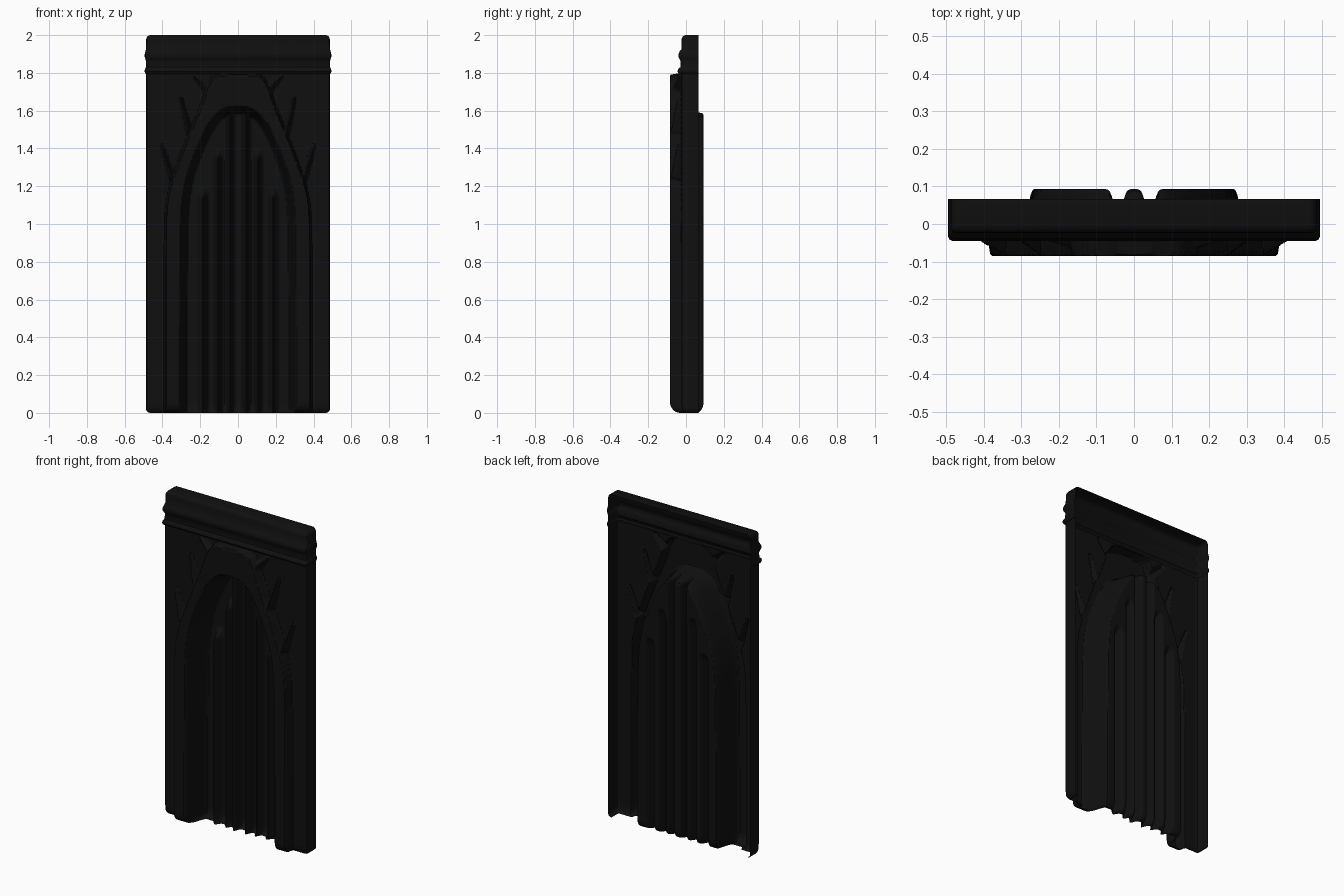
import bpy, math
from mathutils import Vector

if "Cube" in bpy.data.objects:
    bpy.data.objects.remove(bpy.data.objects["Cube"])

BACK = 0.067      # depth of the folded-back rim
BASE = -0.025     # face of the flat panel
FRAME = -0.085    # face of the arch frame

black = bpy.data.materials.new("black")
black.diffuse_color = (0.005, 0.005, 0.005, 1)
black.use_nodes = True
black.node_tree.nodes["Principled BSDF"].inputs["Base Color"].default_value = black.diffuse_color


def grid_object(name, rows):
    """Skin a rectangular table of points into a smooth sheet."""
    n = len(rows[0])
    verts = [p for row in rows for p in row]
    faces = [(j * n + i, j * n + i + 1, (j + 1) * n + i + 1, (j + 1) * n + i)
             for j in range(len(rows) - 1) for i in range(n - 1)]
    me = bpy.data.meshes.new(name)
    me.from_pydata(verts, [], faces)
    me.validate()
    me.materials.append(black)
    ob = bpy.data.objects.new(name, me)
    bpy.context.collection.objects.link(ob)
    bpy.context.view_layer.objects.active = ob
    ob.select_set(True)
    bpy.ops.object.shade_smooth_by_angle(angle=math.radians(40))
    ob.select_set(False)
    return ob


def smooth(t):
    t = max(0.0, min(1.0, t))
    return t * t * (3 - 2 * t)


def seg_dist(p, a, b):
    """Distance to a segment, and position along it."""
    d = b - a
    t = max(0.0, min(1.0, (p - a).dot(d) / d.length_squared))
    return (p - a - d * t).length, t


def curve(points):
    """Half arch outline as a smoothed chain of (x, z) points."""
    pts = [Vector(p) for p in points]
    for _ in range(2):
        out = [pts[0]]
        for a, b in zip(pts, pts[1:]):
            out += [a.lerp(b, 0.25), a.lerp(b, 0.75)]
        pts = out + [pts[-1]]
    return pts


def signed_depth(p, chain):
    """Positive inside the arch outline, negative outside."""
    d = min(seg_dist(p, a, b)[0] for a, b in zip(chain, chain[1:]))
    width = -1
    for a, b in zip(chain, chain[1:]):
        if a.y <= p.y <= b.y and b.y > a.y:
            width = max(width, a.x + (b.x - a.x) * (p.y - a.y) / (b.y - a.y))
    return d if p.x < width else -d


outer = curve([(0.39, -0.3), (0.39, 0.9), (0.38, 1.16), (0.285, 1.42),
               (0.20, 1.62), (0.15, 1.775), (0.07, 1.797), (0, 1.798)])
inner = curve([(0.30, -0.3), (0.30, 0.9), (0.285, 1.2), (0.205, 1.42),
               (0.13, 1.56), (0.06, 1.612), (0, 1.614)])

# Window mullions: x, top, width, height
mullions = [(0.042, 1.7, 0.014, 0.085), (0.105, 1.40, 0.016, 0.065),
            (0.185, 1.20, 0.018, 0.065)]
# Leaf crockets on the arch: start, end, width, rise
crockets = [((0.255, 1.49), (0.30, 1.66), 0.022, 0.055),
            ((0.350, 1.25), (0.405, 1.42), 0.022, 0.055),
            ((0.165, 1.72), (0.235, 1.785), 0.03, 0.04)]
crockets = [(Vector(a), Vector(b), w, h) for a, b, w, h in crockets]


def relief(x, z):
    p = Vector((x, z))
    y = BASE
    do = signed_depth(p, outer)
    # leaves spread out over the spandrel
    for a, b, w, h in crockets:
        d, t = seg_dist(p, a, b)
        w *= 1.1 - 0.7 * t
        if d < w:
            y = min(y, BASE - h * (1 - 0.55 * t) * smooth(1 - d / w))
    # arch frame
    y += (FRAME - y) * smooth((do + 0.003) / 0.012)
    # recessed window with mullions
    if do > 0:
        di = signed_depth(p, inner)
        if di > -0.03:
            floor = 0.093
            for mx, top, w, h in mullions:
                floor -= h * math.exp(-((x - mx) / w) ** 2) * smooth((top - z) / 0.07)
            y += (floor - y) * smooth((di + 0.012) / 0.045)
    # rolled lower edge
    if z < 0.06:
        k = 0.5 + 0.5 * math.sqrt(1 - (1 - z / 0.06) ** 2)
        y = 0.02 + (y - 0.02) * k
    return y


# Arched relief panel with side rims
NX, NZ = 88, 190
HALF, TOP = 0.487, 1.8
zs = [0, 0.004, 0.01, 0.018] + [0.028 + (TOP - 0.028) * j / NZ for j in range(NZ + 1)]
rows = []
for z in zs:
    r = 0.022
    inset = r - math.sqrt(r * r - (r - z) ** 2) if z < r else 0
    half = []
    for i in range(NX + 1):
        x = 0.475 * i / NX
        half.append((x * (HALF - inset) / HALF, relief(x, z), z))
    w = HALF - inset
    y0 = half[-1][1]
    half += [(w - 0.004, y0 + 0.003, z), (w, y0 + 0.012, z), (w, BACK, z)]
    rows.append([(-x, y, z) for x, y, z in reversed(half[1:])] + half)
grid_object("arched_panel", rows)

# Moulded cornice, wrapped around the sides and over the top: z, front y, half width
profile = [(1.795, -0.025, 0.487), (1.798, -0.040, 0.491), (1.808, -0.045, 0.495),
           (1.82, -0.042, 0.493), (1.83, -0.030, 0.488), (1.862, -0.028, 0.487),
           (1.872, -0.034, 0.490), (1.885, -0.040, 0.494), (1.90, -0.040, 0.494),
           (1.915, -0.033, 0.490), (1.925, -0.025, 0.487), (1.97, -0.024, 0.487),
           (1.985, -0.022, 0.485), (1.995, -0.015, 0.479), (2.0, -0.003, 0.467),
           (2.0, BACK, 0.467)]
rows = []
for z, y, w in profile:
    side = [(w - 0.012, y, z), (w - 0.004, min(y + 0.003, BACK), z),
            (w, min(y + 0.012, BACK), z), (w, BACK, z)]
    rows.append([(-a, b, c) for a, b, c in reversed(side)] + [(0, y, z)] + side)
grid_object("cornice", rows)
